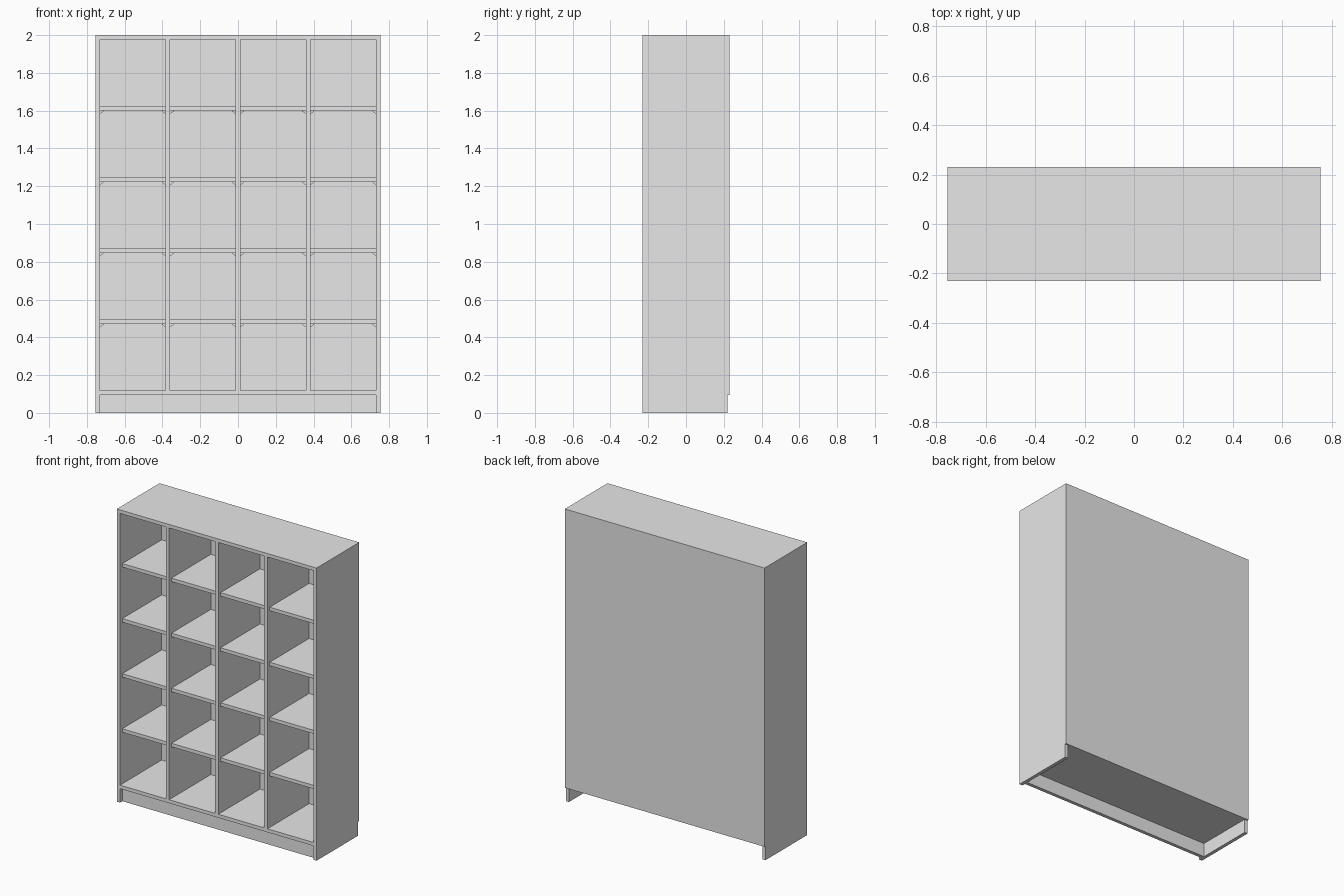
import bpy
import bmesh

cube = bpy.data.objects.get("Cube")
if cube:
    bpy.data.objects.remove(cube, do_unlink=True)

# Overall dimensions
HALF_W, FRONT, BACK, HEIGHT = 0.755, -0.23, 0.23, 2.0
BOARD = 0.024
BACK_START = 0.22
PLINTH = 0.095
COLS, ROWS = 4, 5
RECESS = 0.025

grey = bpy.data.materials.new("plain_grey")
grey.use_nodes = True
grey.diffuse_color = (0.8, 0.8, 0.8, 1)
grey.node_tree.nodes["Principled BSDF"].inputs["Base Color"].default_value = (0.8, 0.8, 0.8, 1)


def prism(name, outline, y0, y1):
    """Extrude an x-z outline from y0 to y1."""
    bm = bmesh.new()
    face = bm.faces.new([bm.verts.new((x, y0, z)) for x, z in outline])
    extruded = bmesh.ops.extrude_face_region(bm, geom=[face])["geom"]
    verts = [g for g in extruded if isinstance(g, bmesh.types.BMVert)]
    bmesh.ops.translate(bm, verts=verts, vec=(0, y1 - y0, 0))
    bmesh.ops.recalc_face_normals(bm, faces=bm.faces)
    mesh = bpy.data.meshes.new(name)
    bm.to_mesh(mesh)
    bm.free()
    mesh.materials.append(grey)
    obj = bpy.data.objects.new(name, mesh)
    bpy.context.collection.objects.link(obj)
    return obj


def board(name, x0, x1, y0, y1, z0, z1):
    return prism(name, [(x0, z0), (x1, z0), (x1, z1), (x0, z1)], y0, y1)


inner = HALF_W - BOARD
floor_top = PLINTH + BOARD
bay_w = (2 * inner - (COLS - 1) * BOARD) / COLS
bay_h = (HEIGHT - BOARD - floor_top - (ROWS - 1) * BOARD) / ROWS

# Carcass
board("right_side", -HALF_W, -inner, FRONT, BACK_START, 0, HEIGHT)
board("left_side", inner, HALF_W, FRONT, BACK_START, 0, HEIGHT)
board("top_board", -inner, inner, FRONT, BACK_START, HEIGHT - BOARD, HEIGHT)
board("bottom_board", -inner, inner, FRONT, BACK_START, PLINTH, floor_top)
board("back_panel", -HALF_W, HALF_W, BACK_START, BACK, PLINTH, HEIGHT)
board("kick_board", -inner, inner, FRONT + RECESS, FRONT + RECESS + BOARD, 0, PLINTH)

# Dividers, shelves and the small brackets below each shelf
for col in range(COLS):
    x0 = -inner + col * (bay_w + BOARD)
    x1 = x0 + bay_w
    if col < COLS - 1:
        board(f"divider_{col + 1}", x1, x1 + BOARD, FRONT, BACK_START,
              floor_top, HEIGHT - BOARD)
    for row in range(1, ROWS):
        z = floor_top + row * bay_h + (row - 1) * BOARD
        board(f"shelf_{col + 1}_{row}", x0, x1, FRONT + RECESS, BACK_START, z, z + BOARD)
        for wall, side in ((x0, 1), (x1, -1)):
            outline = [(wall, z), (wall + side * 0.02, z),
                       (wall + side * 0.02, z - 0.003), (wall, z - 0.018)]
            for y in (-0.14, 0.14):
                prism("shelf_bracket", outline, y - 0.01, y + 0.01)
